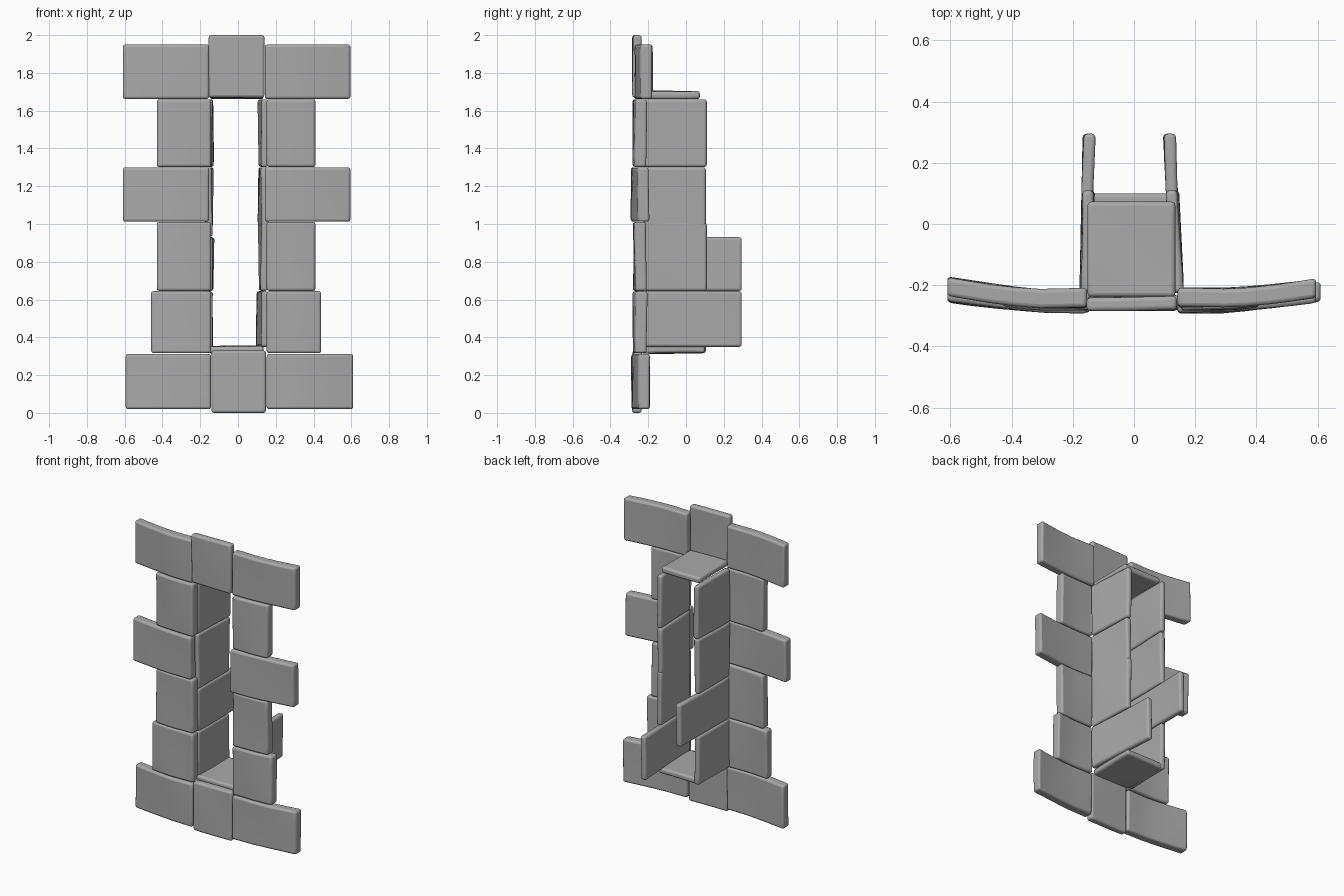
import bpy, bmesh, math, random
from mathutils import Vector, Matrix

random.seed(4)
cube = bpy.data.objects.get("Cube")
if cube:
    bpy.data.objects.remove(cube)

stone = bpy.data.materials.new("grey stone")
stone.use_nodes = True
GREY = (0.4, 0.4, 0.4, 1)
stone.diffuse_color = GREY
stone.node_tree.nodes["Principled BSDF"].inputs["Base Color"].default_value = GREY


def slab(name, lo, hi, warp=None):
    """Worn stone slab between two corners, optionally warped, with soft edges."""
    lo, hi = Vector(lo), Vector(hi)
    size, mid = hi - lo, (lo + hi) / 2
    bm = bmesh.new()
    bmesh.ops.create_cube(bm, size=1)
    # split the long directions only, leaving the thickness whole
    for axis in range(3):
        if size[axis] > 0.15:
            edges = [e for e in bm.edges
                     if abs(e.verts[0].co[axis] - e.verts[1].co[axis]) > 0.5]
            bmesh.ops.subdivide_edges(bm, edges=edges, cuts=5, use_grid_fill=True)
    phase = random.uniform(0, 6)
    thin = min(range(3), key=lambda a: size[a])
    for v in bm.verts:
        p = Vector(v.co[a] * size[a] for a in range(3)) + mid
        # shallow hand-cut waviness across the broad faces
        p[thin] += 0.003 * math.sin(9 * (p.x + p.y) + 7 * p.z + phase)
        v.co = warp(p) if warp else p
    bmesh.ops.recalc_face_normals(bm, faces=bm.faces)
    mesh = bpy.data.meshes.new(name)
    bm.to_mesh(mesh)
    bm.free()
    mesh.materials.append(stone)
    obj = bpy.data.objects.new(name, mesh)
    bpy.context.collection.objects.link(obj)
    # rounded rims
    bevel = obj.modifiers.new("soft edges", "BEVEL")
    bevel.width, bevel.segments = 0.013, 3
    bevel.limit_method, bevel.angle_limit = "ANGLE", math.radians(50)
    bpy.ops.object.select_all(action="DESELECT")
    obj.select_set(True)
    bpy.context.view_layer.objects.active = obj
    bpy.ops.object.shade_smooth_by_angle(angle=math.radians(60))
    return obj


def bend_back(p):
    """Curve the outer ends of the facing stones toward the back."""
    p.y += 0.035 * max(0, (abs(p.x) - 0.3) / 0.3) ** 1.3
    return p


def lean_in(side):
    """Angle the reveal walls slightly toward the middle at the back."""
    def warp(p):
        p.x += (0.02 if side < 0 else -0.05) * max(0, p.y + 0.2)
        return p
    return warp


# Facing courses: bottom, top, left end, right end, front offset
courses = [
    (0.02, 0.312, -0.595, 0.61, -0.287),
    (0.316, 0.644, -0.46, 0.44, -0.28),
    (0.646, 1.01, -0.43, 0.41, -0.28),
    (1.012, 1.30, -0.61, 0.595, -0.29),
    (1.302, 1.66, -0.43, 0.41, -0.28),
    (1.662, 1.95, -0.61, 0.595, -0.273),
]
for n, (z0, z1, left, right, y) in enumerate(courses, 1):
    slip = -0.01 if right > 0.5 and n > 1 else 0
    slab(f"facing_stone_right_{n}", (left, y, z0), (-0.143 + slip, y + 0.062, z1), bend_back)
    slab(f"facing_stone_left_{n}", (0.152 + slip, y, z0), (right, y + 0.062, z1), bend_back)

# Middle stones above and below the opening
slab("sill_face", (-0.14, -0.282, 0.0), (0.148, -0.235, 0.33))
slab("lintel_face", (-0.155, -0.282, 1.67), (0.14, -0.238, 2.0))

# Reveal walls: name, side, bottom, top, back end
reveals = [
    ("right_1", -1, 0.316, 0.644, 0.105),
    ("right_2", -1, 0.646, 0.93, 0.295),
    ("right_3", -1, 0.932, 1.30, 0.105),
    ("right_4", -1, 1.302, 1.66, 0.11),
    ("left_1", 1, 0.35, 0.644, 0.295),
    ("left_2", 1, 0.646, 1.008, 0.11),
    ("left_3", 1, 0.985, 1.30, 0.105),
    ("left_4", 1, 1.302, 1.66, 0.11),
]
for name, side, z0, z1, back in reveals:
    inner, outer = (-0.137, -0.175) if side < 0 else (0.122, 0.16)
    slab(f"reveal_stone_{name}", (min(inner, outer), -0.225, z0),
         (max(inner, outer), back, z1), lean_in(side))

# Floor and ceiling of the opening
slab("opening_floor", (-0.15, -0.235, 0.316), (0.135, 0.10, 0.354))
slab("opening_ceiling", (-0.152, -0.238, 1.664), (0.135, 0.073, 1.704))
